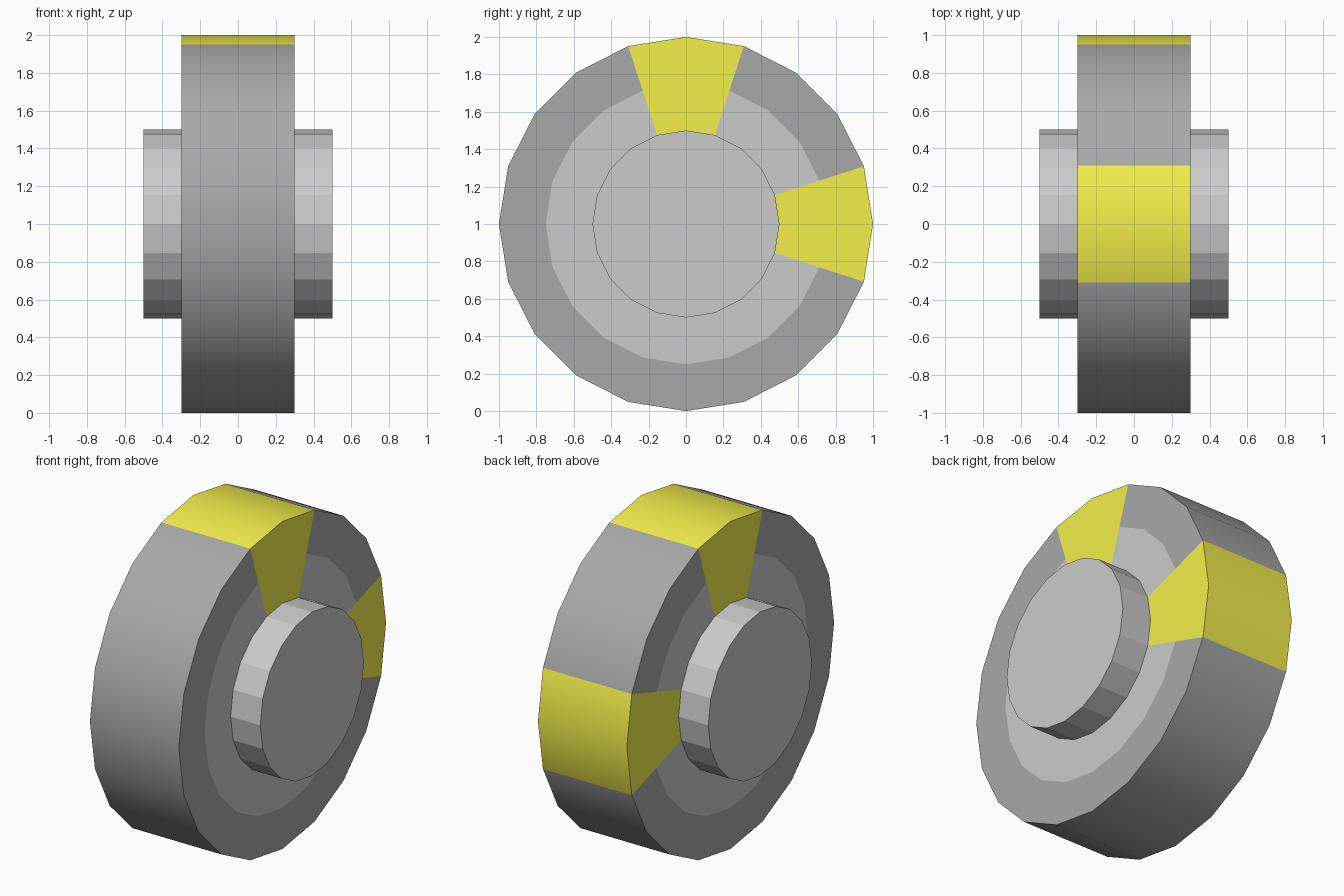
import bpy, bmesh
from math import sin, cos, pi

if "Cube" in bpy.data.objects:
    bpy.data.objects.remove(bpy.data.objects["Cube"])

SIDES = 20


def material(name, rgb):
    m = bpy.data.materials.new(name)
    m.diffuse_color = (*rgb, 1)
    m.use_nodes = True
    m.node_tree.nodes["Principled BSDF"].inputs["Base Color"].default_value = m.diffuse_color
    return m


GREY = material("rim_grey", (0.8, 0.8, 0.8))
RUBBER = material("rubber", (0.395, 0.395, 0.395))
YELLOW = material("marker_yellow", (0.9, 0.87, 0.07))

# Wheel profile (x, radius): hub, rim disc, tyre, and back down the other side
half = [(0.5, 0.5), (0.3, 0.5), (0.3, 0.75), (0.3, 1.0)]
profile = half + [(-x, r) for x, r in reversed(half)]
# One band between each pair of profile points
bands = ["hub", "rim", "tyre", "tread", "tyre", "rim", "hub"]
# Painted wedges: two segments each around the +y side and the top
marked = {0, SIDES - 1, SIDES // 4 - 1, SIDES // 4}

bm = bmesh.new()
rings = []
for x, r in profile:
    rings.append([bm.verts.new((x, r * cos(2 * pi * i / SIDES), 1 + r * sin(2 * pi * i / SIDES)))
                  for i in range(SIDES)])

# Hub end caps
bm.faces.new(rings[0])
bm.faces.new(rings[-1])

# Revolved bands, with colours for the tyre and painted wedges
for a, b, band in zip(rings, rings[1:], bands):
    for i in range(SIDES):
        j = (i + 1) % SIDES
        f = bm.faces.new((a[i], b[i], b[j], a[j]))
        f.smooth = band == "tread"
        if band != "hub" and i in marked:
            f.material_index = 2
        elif band in ("tyre", "tread"):
            f.material_index = 1

bmesh.ops.recalc_face_normals(bm, faces=bm.faces)
# Only the tread is smooth; every other edge stays crisp
for e in bm.edges:
    e.smooth = all(f.smooth for f in e.link_faces)

mesh = bpy.data.meshes.new("wheel")
bm.to_mesh(mesh)
bm.free()
for m in (GREY, RUBBER, YELLOW):
    mesh.materials.append(m)
wheel = bpy.data.objects.new("wheel", mesh)
bpy.context.collection.objects.link(wheel)
